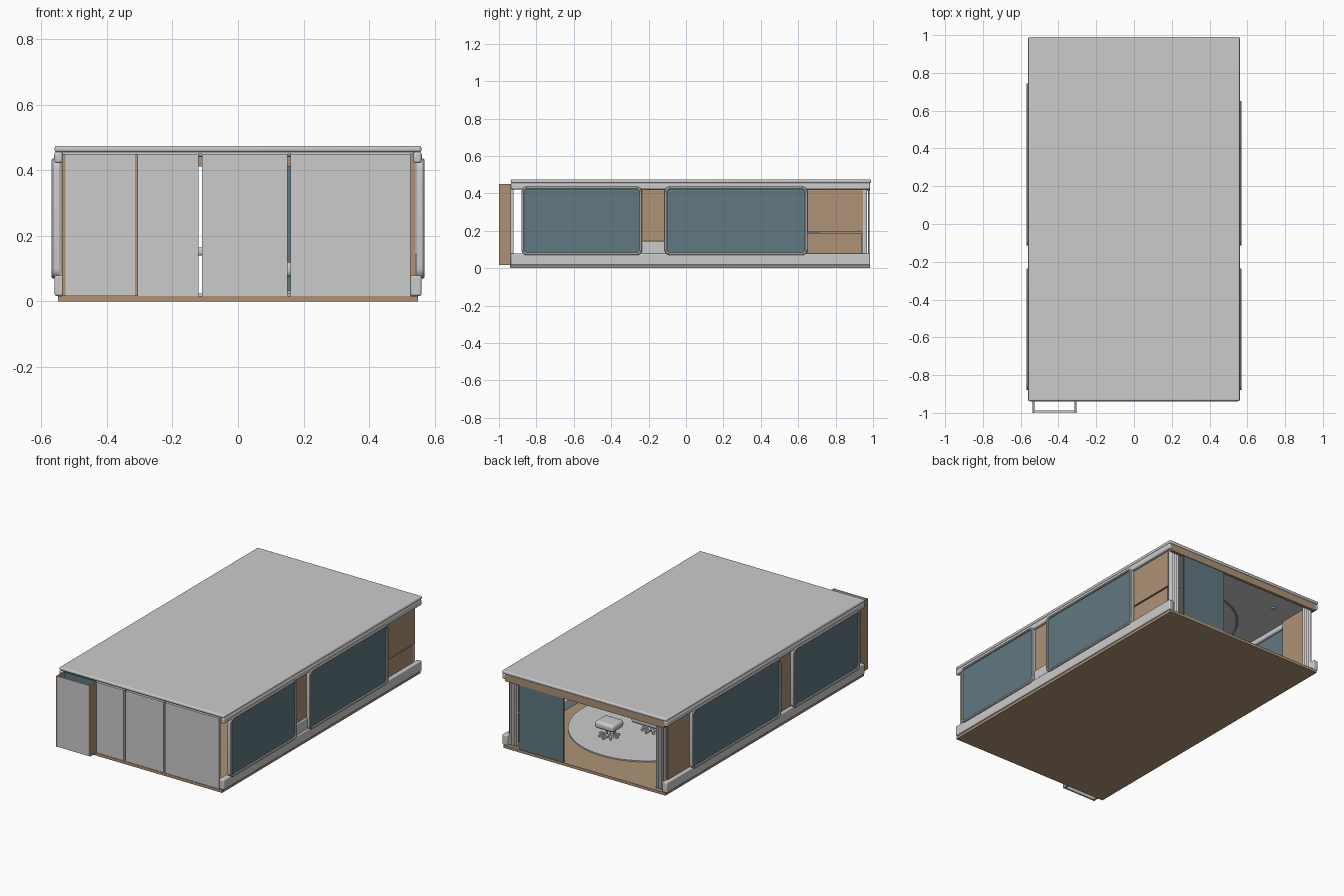
import bpy, math

if "Cube" in bpy.data.objects:
    bpy.data.objects.remove(bpy.data.objects["Cube"])

def material(name, rgb):
    m = bpy.data.materials.new(name)
    m.diffuse_color = (*rgb, 1)
    m.use_nodes = True
    m.node_tree.nodes["Principled BSDF"].inputs["Base Color"].default_value = m.diffuse_color
    return m

WOOD = material("wood", (0.42, 0.29, 0.18))
GLASS = material("glass", (0.12, 0.19, 0.22))

def finish(o, name, mat=None, smooth=False):
    o.name = name
    if mat:
        o.data.materials.append(mat)
    if smooth:
        bpy.ops.object.select_all(action='DESELECT')
        o.select_set(True)
        bpy.context.view_layer.objects.active = o
        bpy.ops.object.shade_smooth_by_angle()
    return o

def mesh(name, verts, faces, mat=None, smooth=False):
    me = bpy.data.meshes.new(name)
    me.from_pydata(verts, [], faces)
    o = bpy.data.objects.new(name, me)
    bpy.context.collection.objects.link(o)
    return finish(o, name, mat, smooth)

def box(name, x, y, z, mat=None, bevel=0):
    """Box from (min, max) ranges on each axis."""
    x = sorted(x)
    bpy.ops.mesh.primitive_cube_add(size=1, location=[(a + b) / 2 for a, b in (x, y, z)])
    o = bpy.context.object
    o.scale = [b - a for a, b in (x, y, z)]
    bpy.ops.object.transform_apply(location=False, rotation=False, scale=True)
    if bevel:
        m = o.modifiers.new("bevel", 'BEVEL')
        m.width, m.segments = bevel, 3
    return finish(o, name, mat, bool(bevel))

def cyl(name, r, loc, h, mat=None, n=48):
    bpy.ops.mesh.primitive_cylinder_add(radius=r, depth=h, location=loc, vertices=n)
    return finish(bpy.context.object, name, mat, True)

def rounded(y, z, r, inset=0):
    """Rounded rectangle outline in the yz plane."""
    pts = []
    corners = [(y[1] - r, z[1] - r), (y[0] + r, z[1] - r), (y[0] + r, z[0] + r), (y[1] - r, z[0] + r)]
    for k, (cy, cz) in enumerate(corners):
        for i in range(6):
            a = math.pi / 2 * (k + i / 5)
            pts.append((cy + (r - inset) * math.cos(a), cz + (r - inset) * math.sin(a)))
    return pts

def window(name, s, y, z=(0.07, 0.437)):
    # frame: rectangular section swept round the rounded outline
    w = 0.014
    rings = [(0, 0.545), (0, 0.565), (0.004, 0.57), (w - 0.003, 0.57), (w, 0.566), (w, 0.545)]
    verts, n, k = [], 24, len(rings)
    for inset, x in rings:
        verts += [(s * x, a, b) for a, b in rounded(y, z, 0.03, inset)]
    faces = [(j * n + i, j * n + (i + 1) % n, (j + 1) % k * n + (i + 1) % n, (j + 1) % k * n + i)
             for j in range(k) for i in range(n)]
    mesh(name + "_frame", verts, [f if s > 0 else f[::-1] for f in faces], None, True)
    # pane
    p = rounded(y, z, 0.03, w - 0.002)
    verts = [(s * x, a, b) for x in (0.552, 0.561) for a, b in p]
    faces = [tuple(range(n)), tuple(range(2 * n - 1, n - 1, -1))]
    faces += [(i, n + i, n + (i + 1) % n, (i + 1) % n) for i in range(n)]
    mesh(name + "_glass", verts, [f[::-1] if s > 0 else f for f in faces], GLASS)

# floor and roof
box("floor", (-0.55, 0.55), (-0.94, 0.985), (0, 0.017), WOOD)
box("roof", (-0.56, 0.56), (-0.937, 0.99), (0.456, 0.475), None, 0.007)
box("ceiling", (-0.54, 0.54), (-0.92, 0.975), (0.45, 0.457))

# long side rails, pillars, wall boards, windows and curtains
for s, side, rear in ((1, "right", 0.65), (-1, "left", 0.745)):
    box(side + "_lower_rail", (s * 0.527, s * 0.56), (-0.937, 0.985), (0.017, 0.08), None, 0.006)
    box(side + "_upper_rail", (s * 0.535, s * 0.561), (-0.937, 0.985), (0.422, 0.457), None, 0.008)
    box(side + "_pillar", (s * 0.525, s * 0.542), (-0.25, -0.1), (0.06, 0.45), WOOD)
    window(side + "_front_window", s, (-0.88, -0.235))
    window(side + "_rear_window", s, (-0.115, rear))
    # gathered curtain, zigzag folds
    n = 28
    verts = [(s * (0.47 + 0.065 * i / n), 0.955 + 0.013 * math.sin(i * math.pi / 3.5), z)
             for z in (0.018, 0.45) for i in range(n + 1)]
    faces = [(i, i + 1, n + 2 + i, n + 1 + i) for i in range(n)]
    mesh(side + "_curtain", verts, faces, None, True)
box("right_pillar_foot", (0.53, 0.552), (-0.245, -0.108), (0.07, 0.145), None, 0.004)
box("right_wall_upper_board", (0.52, 0.538), (0.62, 0.947), (0.195, 0.45), WOOD)
box("right_wall_lower_board", (0.505, 0.535), (0.62, 0.938), (0.017, 0.188), WOOD)
box("left_wall_board", (-0.54, -0.522), (0.71, 0.947), (0.017, 0.45), WOOD)

# front facade panels
for i, x in enumerate(((-0.305, -0.121), (-0.11, 0.151), (0.161, 0.527))):
    box(f"front_panel_{i + 1}", x, (-0.937, -0.921), (0.017, 0.45))

# projecting front bay, open top and bottom
box("bay_left_board", (-0.537, -0.527), (-1, -0.925), (0.017, 0.45), WOOD)
box("bay_right_board", (-0.315, -0.305), (-1, -0.921), (0.017, 0.45), WOOD)
box("bay_front", (-0.527, -0.315), (-0.998, -0.988), (0.017, 0.45))
box("bay_glass", (-0.527, -0.315), (-0.929, -0.922), (0.017, 0.45), GLASS)

# open rear: beam and sliding glass door
box("rear_beam", (-0.54, 0.54), (0.967, 0.985), (0.412, 0.456), WOOD)
box("rear_glass_door", (0.145, 0.445), (0.972, 0.981), (0.017, 0.45), GLASS)

# round rug, ceiling ring and downlights
cyl("rug", 0.44, (0.02, 0.35, 0.02), 0.008, n=64)
bpy.ops.mesh.primitive_torus_add(major_radius=0.41, minor_radius=0.006, location=(0, 0.29, 0.447),
                                 major_segments=64, minor_segments=8)
finish(bpy.context.object, "ceiling_ring", None, True)
for x in (-0.38, 0.38):
    for y in (-0.6, 0.0, 0.8):
        cyl("downlight", 0.012, (x, y, 0.447), 0.008, n=16)

# lounge chair and footstool on star bases
def seat(name, x, y, w, d, top):
    box(name + "_cushion", (x - w / 2, x + w / 2), (y - d / 2, y + d / 2), (top - 0.045, top), None, 0.016)
    cyl(name + "_post", 0.009, (x, y, top / 2), top - 0.04, n=16)
    for i in range(4):
        leg = box(name + "_leg", (x - 0.06, x + 0.06), (y - 0.006, y + 0.006), (0.024, 0.034))
        leg.rotation_euler.z = math.pi / 4 * i

seat("footstool", 0.13, 0.56, 0.13, 0.11, 0.12)
seat("chair", -0.02, 0.36, 0.18, 0.16, 0.12)
back = box("chair_back", (-0.11, 0.07), (0.25, 0.285), (0.11, 0.26), None, 0.015)
back.rotation_euler.x = math.radians(18)
for x in (-0.125, 0.07):
    box("chair_arm", (x, x + 0.025), (0.28, 0.43), (0.14, 0.165), None, 0.008)
